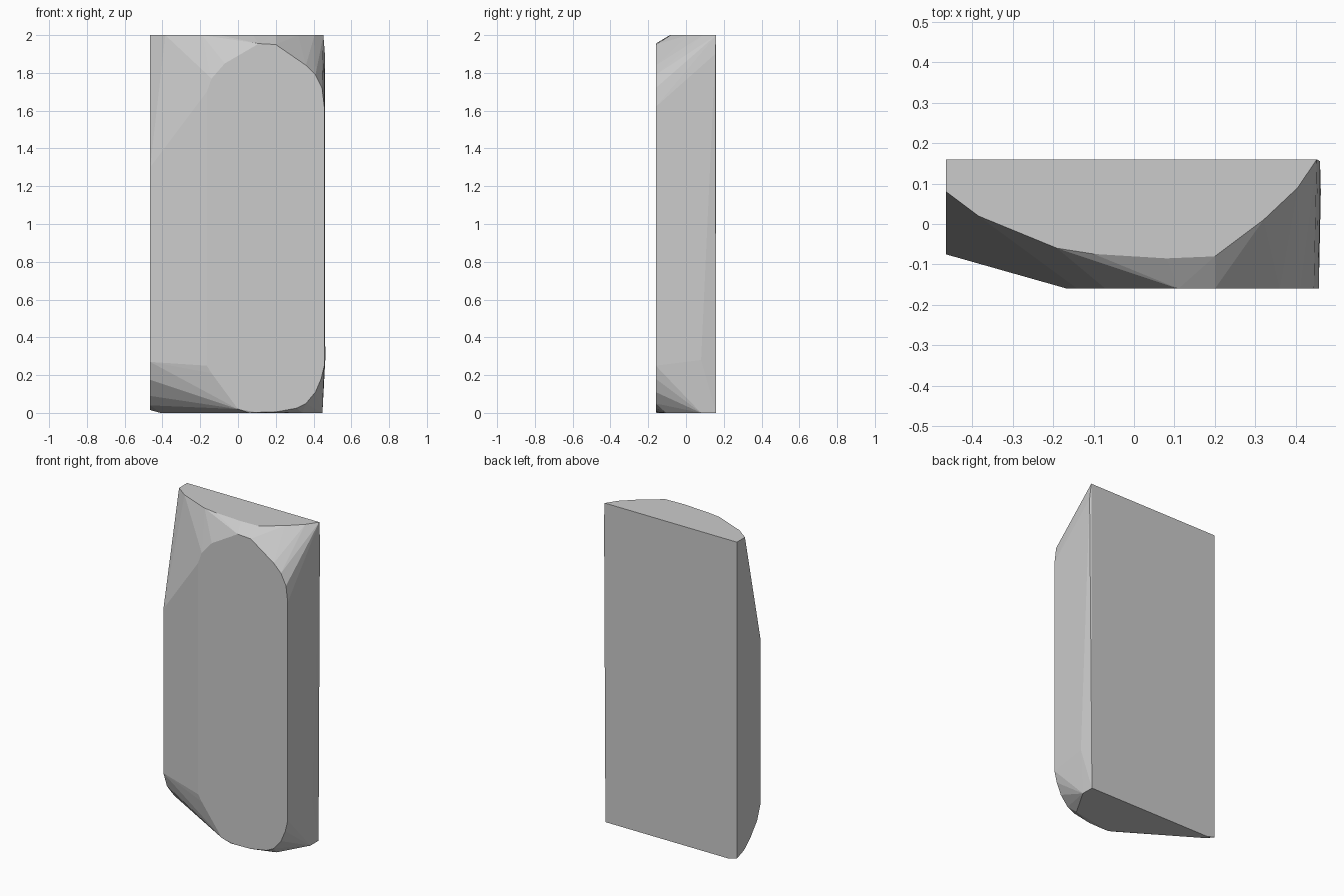
import bpy
import bmesh
import math

# Remove the default object
default_cube = bpy.data.objects.get("Cube")
if default_cube:
    bpy.data.objects.remove(default_cube, do_unlink=True)

FRONT, BACK = -0.16, 0.16
RIGHT_END, TOP, BOTTOM = -0.465, 2, 0

# Rounded outline of the flat front face (x, z)
front_outline = [
    (-.165, .25), (-.14, .21), (0, .02), (.1, .003), (.2, .005), (.31, .025),
    (.36, .05), (.41, .11), (.44, .18), (.457, .25), (.457, 1.62), (.445, 1.72),
    (.41, 1.79), (.36, 1.84), (.2, 1.95), (.11, 1.955), (-.07, 1.85),
    (-.14, 1.77), (-.165, 1.7),
]

# Bowed outline of the flat top (x, y)
top_outline = [
    (RIGHT_END, BACK), (RIGHT_END, .08), (-.385, .02), (-.19, -.06),
    (-.1, -.074), (.08, -.085), (.2, -.08), (.32, .01), (.405, .09), (.452, BACK),
]

# Outline of the flat underside (x, y)
bottom_outline = [
    (-.41, BACK), (-.41, .136), (.06, -.155), (.34, -.105), (.447, .08), (.447, BACK),
]

# Outline of the flat narrow end (y, z)
end_outline = [
    (BACK, .015), (.09, .04), (.03, .09), (-.04, .175), (-.075, .27), (-.075, 1.3),
]

# Slight swell along the opposite end
swell_points = [(.462, .08, .28), (.46, .155, 1.9)]


def make_material(name, colour):
    material = bpy.data.materials.new(name)
    material.use_nodes = True
    material.diffuse_color = colour
    shader = material.node_tree.nodes["Principled BSDF"]
    shader.inputs["Base Color"].default_value = colour
    return material


def hull_object(name, points, material):
    """Wrap the face outlines in one closed convex solid."""
    bm = bmesh.new()
    for point in points:
        bm.verts.new(point)
    hull = bmesh.ops.convex_hull(bm, input=bm.verts[:])
    unused = {v for v in hull["geom_interior"] + hull["geom_unused"]
              if isinstance(v, bmesh.types.BMVert)}
    bmesh.ops.delete(bm, geom=list(unused), context="VERTS")
    # Merge the triangles of each flat face
    bmesh.ops.dissolve_limit(bm, angle_limit=math.radians(0.5),
                             verts=bm.verts[:], edges=bm.edges[:])
    bmesh.ops.recalc_face_normals(bm, faces=bm.faces[:])
    mesh = bpy.data.meshes.new(name)
    bm.to_mesh(mesh)
    bm.free()
    mesh.materials.append(material)
    obj = bpy.data.objects.new(name, mesh)
    bpy.context.collection.objects.link(obj)
    return obj


points = [(x, FRONT, z) for x, z in front_outline]
points += [(x, y, TOP) for x, y in top_outline]
points += [(x, y, BOTTOM) for x, y in bottom_outline]
points += [(RIGHT_END, y, z) for y, z in end_outline]
points += swell_points

grey = make_material("plain grey", (0.6, 0.6, 0.6, 1))
hull_object("faceted_slab", points, grey)
